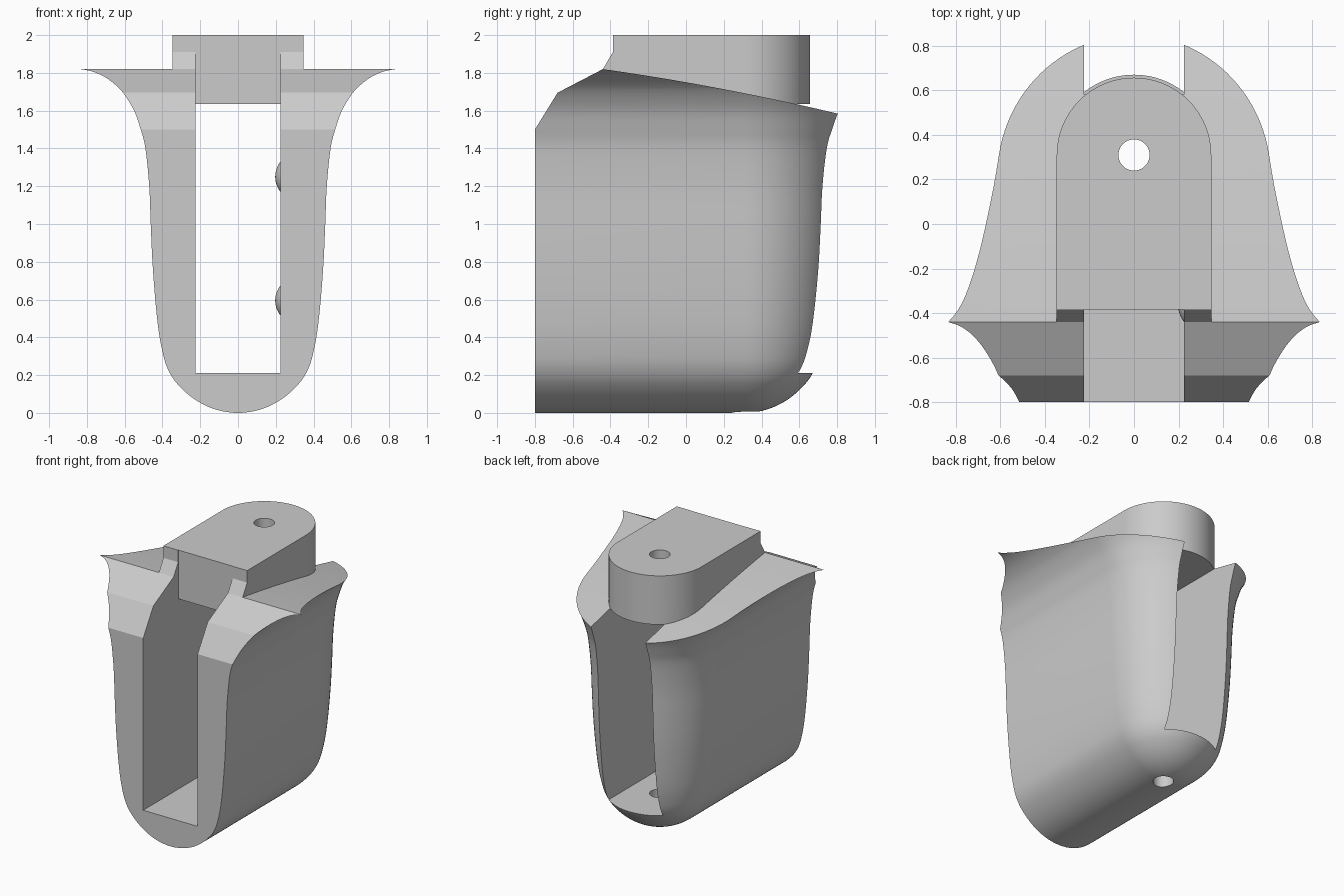
import bpy, bmesh, math
from mathutils import Vector

cube = bpy.data.objects.get("Cube")
if cube:
    bpy.data.objects.remove(cube, do_unlink=True)

grey = bpy.data.materials.new("light_grey")
grey.use_nodes = True
colour = (0.6, 0.6, 0.6, 1)
grey.diffuse_color = colour
grey.node_tree.nodes["Principled BSDF"].inputs["Base Color"].default_value = colour

PIVOT = 0.31      # y of the vertical axis of the rounded back
SLOT = 0.225      # half width of the slot
BLOCK = 0.347     # half width of the top block


def finish(name, bm):
    bmesh.ops.recalc_face_normals(bm, faces=bm.faces)
    mesh = bpy.data.meshes.new(name)
    bm.to_mesh(mesh)
    bm.free()
    obj = bpy.data.objects.new(name, mesh)
    bpy.context.collection.objects.link(obj)
    mesh.materials.append(grey)
    return obj


def loft(name, rings):
    """Skin equal-length rings and cap both ends."""
    bm = bmesh.new()
    loops = [[bm.verts.new(p) for p in ring] for ring in rings]
    n = len(loops[0])
    for a, b in zip(loops, loops[1:]):
        for i in range(n):
            j = (i + 1) % n
            bm.faces.new((a[i], a[j], b[j], b[i]))
    bm.faces.new(loops[0])
    bm.faces.new(loops[-1])
    return finish(name, bm)


def u_outline(r, z, front, steps=48):
    """Straight sides closed by a half circle at the back."""
    arc = [(r * math.cos(math.pi * i / steps), PIVOT + r * math.sin(math.pi * i / steps), z)
           for i in range(steps + 1)]
    return [(r, front, z)] + arc + [(-r, front, z)]


def side_prism(name, outline, half):
    return loft(name, [[(x, y, z) for y, z in outline] for x in (-half, half)])


def box(name, half, y0, y1, z0, z1):
    return side_prism(name, [(y0, z0), (y1, z0), (y1, z1), (y0, z1)], half)


def boolean(obj, tool, operation):
    mod = obj.modifiers.new(operation.lower(), 'BOOLEAN')
    mod.operation, mod.object, mod.solver = operation, tool, 'EXACT'
    bpy.context.view_layer.objects.active = obj
    bpy.ops.object.modifier_apply(modifier=mod.name)
    bpy.data.objects.remove(tool, do_unlink=True)


def smooth_curve(pts, steps=4):
    """Catmull-Rom curve through the points."""
    pts = [Vector(p) for p in pts]
    out = []
    for i in range(len(pts) - 1):
        a, b, c, d = pts[max(i - 1, 0)], pts[i], pts[i + 1], pts[min(i + 2, len(pts) - 1)]
        for s in range(steps):
            t = s / steps
            out.append(0.5 * (2 * b + (c - a) * t + (2 * a - 5 * b + 4 * c - d) * t ** 2
                              + (3 * b - a - 3 * c + d) * t ** 3))
    return out + [pts[-1]]


# Flared shell: elliptical keel, near straight wall, lip sweeping outward
keel = [(0.445 * math.sin(math.radians(a)), 0.5 - 0.5 * math.cos(math.radians(a)))
        for a in range(3, 52, 8)]
wall = [(0.379, 0.25), (0.401, 0.33), (0.421, 0.44), (0.438, 0.6), (0.453, 0.8), (0.462, 1.0),
        (0.47, 1.2), (0.49, 1.4), (0.515, 1.5), (0.55, 1.6), (0.605, 1.69), (0.655, 1.742),
        (0.71, 1.781), (0.77, 1.807), (0.835, 1.82), (0.9, 1.828)]
body = loft("body", [u_outline(r, z, -1.0) for r, z in smooth_curve(keel + wall)])

# Gently arched top that slopes down to the back
arch = []
for i in range(21):
    t = -0.2 + 0.085 * i
    arch.append((-0.44 + 1.24 * t, 1.82 - 0.235 * t + 0.06 * t * (1 - t)))
top_cut = side_prism("top_cutter", arch + [(arch[-1][0], 2.4), (arch[0][0], 2.4)], 2)
boolean(body, top_cut, 'DIFFERENCE')

# Top block with a rounded back
block = loft("block", [u_outline(BLOCK, z, -0.6) for z in (1.58, 2.0)])
boolean(body, block, 'UNION')

# Faceted front edge
front = [(-0.8, 1.5), (-0.68, 1.695), (-0.44, 1.82), (-0.387, 1.91), (-0.387, 2.3),
         (-1.3, 2.3), (-1.3, -0.3), (-0.8, -0.3)]
boolean(body, side_prism("front_cutter", front, 2), 'DIFFERENCE')

# Slot running right through, open upwards ahead of the block
boolean(body, box("slot_cutter", SLOT, -1.5, 1.5, 0.21, 1.635), 'DIFFERENCE')
boolean(body, box("slot_mouth_cutter", SLOT, -1.5, -0.385, 1.5, 2.3), 'DIFFERENCE')

# Vertical pin hole through block and floor
hole = loft("hole_cutter", [[(0.07 * math.cos(math.tau * i / 40),
                              PIVOT + 0.07 * math.sin(math.tau * i / 40), z)
                             for i in range(40)] for z in (-0.3, 2.3)])
boolean(body, hole, 'DIFFERENCE')

# Shallow spherical bumps on the left inner wall
bumps = []
for name, z in (("lower_bump", 0.595), ("upper_bump", 1.25)):
    bm = bmesh.new()
    bmesh.ops.create_uvsphere(bm, u_segments=48, v_segments=32, radius=0.128)
    bmesh.ops.translate(bm, vec=(SLOT + 0.1, -0.36, z), verts=bm.verts)
    bmesh.ops.bisect_plane(bm, geom=bm.verts[:] + bm.edges[:] + bm.faces[:],
                           plane_co=(SLOT + 0.002, 0, 0), plane_no=(1, 0, 0), clear_outer=True)
    bumps.append(finish(name, bm))

# Smooth curved skin, crisp edges
bpy.ops.object.select_all(action='DESELECT')
for obj in [body] + bumps:
    obj.select_set(True)
bpy.context.view_layer.objects.active = body
bpy.ops.object.shade_smooth_by_angle(angle=math.radians(30))
